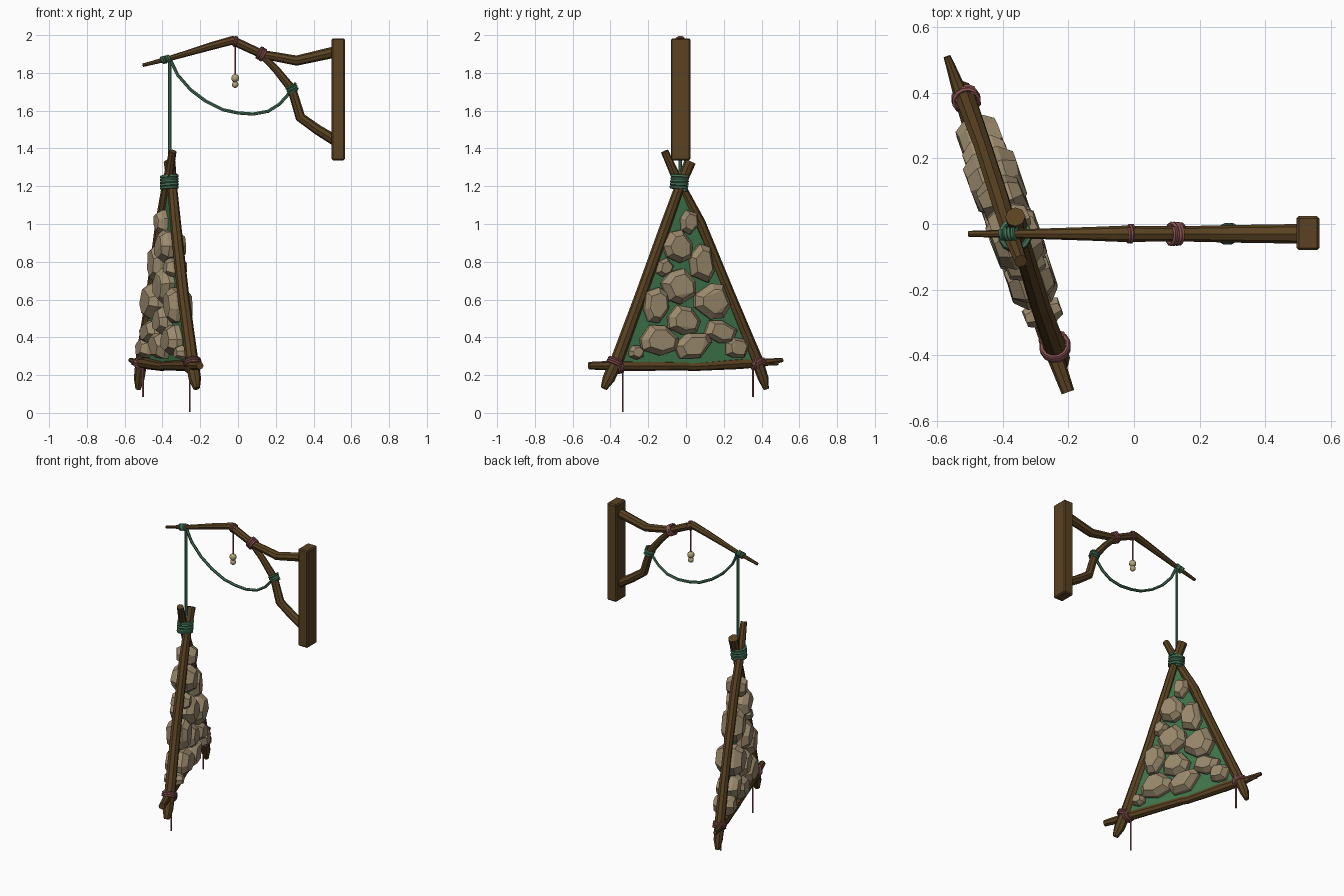
import bpy, bmesh, math, random
from mathutils import Vector, Quaternion

if "Cube" in bpy.data.objects:
    bpy.data.objects.remove(bpy.data.objects["Cube"])

random.seed(4)


def material(name, rgb):
    m = bpy.data.materials.new(name)
    m.diffuse_color = (*rgb, 1)
    m.use_nodes = True
    m.node_tree.nodes["Principled BSDF"].inputs["Base Color"].default_value = m.diffuse_color
    return m


WOOD = material("wood", (0.10, 0.054, 0.016))
STONE = material("stone", (0.33, 0.255, 0.155))
CLOTH = material("green_cloth", (0.05, 0.18, 0.07))
TEAL = material("teal_rope", (0.06, 0.18, 0.10))
PINK = material("pink_cord", (0.27, 0.09, 0.09))
BONE = material("bead", (0.42, 0.37, 0.18))


def finish(name, bm, mat, smooth=True):
    bmesh.ops.recalc_face_normals(bm, faces=bm.faces[:])
    me = bpy.data.meshes.new(name)
    bm.to_mesh(me)
    bm.free()
    me.materials.append(mat)
    ob = bpy.data.objects.new(name, me)
    bpy.context.collection.objects.link(ob)
    if smooth:
        bpy.ops.object.select_all(action='DESELECT')
        ob.select_set(True)
        bpy.context.view_layer.objects.active = ob
        bpy.ops.object.shade_smooth_by_angle(angle=math.radians(40))
    return ob


def tube(name, pts, radii, mat, sides=8):
    """Capped tube swept along points, one radius per point."""
    pts = [Vector(p) for p in pts]
    if not isinstance(radii, (list, tuple)):
        radii = [radii] * len(pts)
    bm = bmesh.new()
    rings, side, last = [], None, None
    for i, p in enumerate(pts):
        t = (pts[min(i + 1, len(pts) - 1)] - pts[max(i - 1, 0)]).normalized()
        side = t.orthogonal().normalized() if side is None else last.rotation_difference(t) @ side
        last = t
        up = t.cross(side)
        rings.append([bm.verts.new(p + radii[i] * (side * math.cos(a) + up * math.sin(a)))
                      for a in (2 * math.pi * k / sides for k in range(sides))])
    for a, b in zip(rings, rings[1:]):
        for k in range(sides):
            n = (k + 1) % sides
            bm.faces.new((a[k], a[n], b[n], b[k]))
    bm.faces.new(rings[0])
    bm.faces.new(rings[-1])
    return finish(name, bm, mat)


def coil(name, centre, axis, radius, width, turns, mat, cord=0.007):
    """Cord lashing wound around an axis."""
    c, ax = Vector(centre), Vector(axis).normalized()
    u = ax.orthogonal().normalized()
    v = ax.cross(u)
    n = turns * 12
    tube(name, [c + ax * width * (i / n - 0.5)
                + radius * (u * math.cos(i * math.pi / 6) + v * math.sin(i * math.pi / 6))
                for i in range(n + 1)], cord, mat, 5)


# The hanging frame lies in a turned vertical plane
NORMAL = Vector((0.94, 0.34, 0))


def hang(y, z, off=0.0):
    return Vector((-0.365 - 0.36 * (y + 0.03), y, z)) + NORMAL * off


# Wall post
bm = bmesh.new()
bmesh.ops.create_cube(bm, size=1)
for v in bm.verts:
    v.co = Vector((0.531 + v.co.x * 0.07, -0.028 + v.co.y * 0.104, 1.66 + v.co.z * 0.645))
bmesh.ops.bevel(bm, geom=bm.edges[:], offset=0.007, segments=1, affect='EDGES')
finish("wall_post", bm, WOOD, False)

# Bent beam and its brace
Y = -0.03
tube("beam", [(0.51, Y, 1.91), (0.31, Y, 1.865), (0.13, Y, 1.898), (-0.03, Y, 1.972),
              (-0.13, Y, 1.945), (-0.35, Y, 1.88), (-0.505, Y, 1.84)],
     [0.03, 0.027, 0.023, 0.025, 0.021, 0.014, 0.009], WOOD)
tube("brace", [(0.51, Y, 1.445), (0.42, Y, 1.50), (0.33, Y, 1.565), (0.285, Y, 1.715),
               (0.20, Y, 1.82), (0.11, Y, 1.91)],
     [0.029, 0.027, 0.027, 0.024, 0.02, 0.017], WOOD)

# Hanging rope and slack rope
tube("hanging_rope", [(-0.362, Y, 1.88), (-0.362, Y, 1.22)], 0.009, TEAL, 6)
tube("slack_rope", [(-0.36, Y, 1.875), (-0.32, Y, 1.79), (-0.25, Y, 1.71), (-0.17, Y, 1.65),
                    (-0.08, Y, 1.605), (0.0, Y, 1.588), (0.08, Y, 1.582), (0.16, Y, 1.597),
                    (0.22, Y, 1.635), (0.265, Y, 1.685), (0.285, Y, 1.73)], 0.009, TEAL, 6)

# Lashings on the beam
coil("beam_rope_lashing", (-0.38, Y, 1.872), (1, 0, 0.28), 0.016, 0.05, 4, TEAL)
coil("brace_rope_lashing", (0.287, Y, 1.715), (-0.4, 0, 1), 0.027, 0.04, 3, TEAL)
coil("bead_cord_lashing", (-0.012, Y, 1.965), (1, 0, -0.3), 0.026, 0.016, 2, PINK, 0.005)
coil("brace_lashing", (0.125, Y, 1.90), (1, 0, -0.6), 0.031, 0.035, 4, PINK)

# Bead pendant
tube("bead_cord", [(-0.015, Y, 1.96), (-0.015, Y, 1.74)], 0.005, PINK, 5)
for i, (z, r) in enumerate([(1.772, 0.022), (1.738, 0.018)]):
    bm = bmesh.new()
    bmesh.ops.create_uvsphere(bm, u_segments=10, v_segments=7, radius=r)
    bmesh.ops.translate(bm, verts=bm.verts[:], vec=(-0.015, Y, z))
    finish(f"bead_{i + 1}", bm, BONE)

# Frame poles: two crossing legs and a bottom bar
tube("front_leg", [hang(-0.435, 0.13), hang(-0.41, 0.18), hang(-0.365, 0.28), hang(-0.24, 0.62),
                   hang(-0.1, 1.02, 0.008), hang(-0.045, 1.18, 0.014), hang(0.015, 1.33, 0.02)],
     [0.018, 0.033, 0.034, 0.031, 0.029, 0.026, 0.031], WOOD)
tube("back_leg", [hang(0.425, 0.125), hang(0.41, 0.18), hang(0.375, 0.28), hang(0.235, 0.62),
                  hang(0.075, 1.01, -0.006), hang(-0.035, 1.22, -0.012), hang(-0.11, 1.385, -0.01)],
     [0.014, 0.028, 0.032, 0.028, 0.029, 0.026, 0.02], WOOD)
tube("bottom_bar", [hang(-0.51, 0.25, -0.01), hang(-0.33, 0.25, -0.01), hang(0.0, 0.25, -0.01),
                    hang(0.03, 0.245, -0.01), hang(0.29, 0.262, -0.01), hang(0.41, 0.265, -0.01),
                    hang(0.515, 0.28, -0.01)],
     [0.02, 0.029, 0.025, 0.024, 0.03, 0.022, 0.011], WOOD)
tube("bar_twig", [hang(0.39, 0.27, -0.01), hang(0.49, 0.262, -0.005)], [0.02, 0.01], WOOD, 6)

# Frame lashings and loose cord ends
coil("top_lashing", hang(-0.035, 1.22), (0, 0.1, 1), 0.043, 0.075, 5, TEAL, 0.009)
coil("front_corner_lashing", hang(-0.375, 0.265), (-0.1, 0.45, 0.9), 0.042, 0.03, 3, PINK)
coil("front_bar_lashing", hang(-0.355, 0.25), (-0.36, 1, 0.3), 0.037, 0.03, 3, PINK)
coil("back_corner_lashing", hang(0.38, 0.265), (0.1, -0.45, 0.9), 0.038, 0.03, 3, PINK)
coil("back_bar_lashing", hang(0.37, 0.265), (-0.36, 1, -0.3), 0.034, 0.03, 3, PINK)
tube("front_cord_end", [hang(-0.335, 0.25), hang(-0.335, 0.005)], 0.005, PINK, 5)
tube("back_cord_end", [hang(0.355, 0.26), hang(0.355, 0.085)], 0.005, PINK, 5)

# Cloth panel behind the stones
bm = bmesh.new()
a, b = ([bm.verts.new(hang(y, z, o)) for y, z in [(-0.37, 0.26), (0.37, 0.26), (-0.035, 1.19)]]
        for o in (-0.008, 0.008))
bm.faces.new(a)
bm.faces.new(b)
for i in range(3):
    bm.faces.new((a[i], a[i - 1], b[i - 1], b[i]))
finish("cloth_panel", bm, CLOTH, False)

# Chunky stones set through the panel: y, z, width, height, tilt
STONES = [(0.01, 1.01, 0.09, 0.13, 0), (-0.05, 0.88, 0.15, 0.17, 0.3), (0.075, 0.79, 0.125, 0.21, 0.1),
          (-0.12, 0.77, 0.08, 0.10, -0.4), (-0.045, 0.67, 0.17, 0.18, 0.5), (0.13, 0.59, 0.19, 0.19, 0),
          (-0.165, 0.57, 0.13, 0.19, 0), (-0.02, 0.49, 0.17, 0.15, -0.3), (0.175, 0.43, 0.17, 0.12, -0.2),
          (-0.15, 0.385, 0.20, 0.16, -0.1), (0.03, 0.355, 0.20, 0.14, 0.15), (0.26, 0.345, 0.12, 0.11, -0.3),
          (-0.27, 0.32, 0.075, 0.075, 0)]
for i, (y, z, w, h, tilt) in enumerate(STONES):
    bm = bmesh.new()
    depth = 0.045 + 0.2 * min(w, h)
    n, start = random.choice((6, 7)), random.uniform(0, 6)
    ring = [(start + 2 * math.pi * (k + random.uniform(-0.2, 0.2)) / n) for k in range(n)]
    for layer, scale in ((-1, 0.68), (-0.5, 1.0), (0.5, 1.0), (1, 0.68)):
        for ang in ring:
            # rounded-box outline
            c, s = math.cos(ang), math.sin(ang)
            r = scale / (abs(c) ** 3 + abs(s) ** 3) ** (1 / 3)
            p, q = r * c * w / 2, r * s * h / 2
            d = depth * layer * random.uniform(0.88, 1.0)
            bm.verts.new(hang(y + p * math.cos(tilt) - q * math.sin(tilt),
                              z + p * math.sin(tilt) + q * math.cos(tilt), d))
    hull = bmesh.ops.convex_hull(bm, input=bm.verts[:])
    bmesh.ops.delete(bm, geom=[v for v in hull["geom_interior"] if v.is_valid], context='VERTS')
    bmesh.ops.dissolve_limit(bm, angle_limit=math.radians(12), verts=bm.verts[:], edges=bm.edges[:])
    finish(f"stone_{i + 1}", bm, STONE, False)
